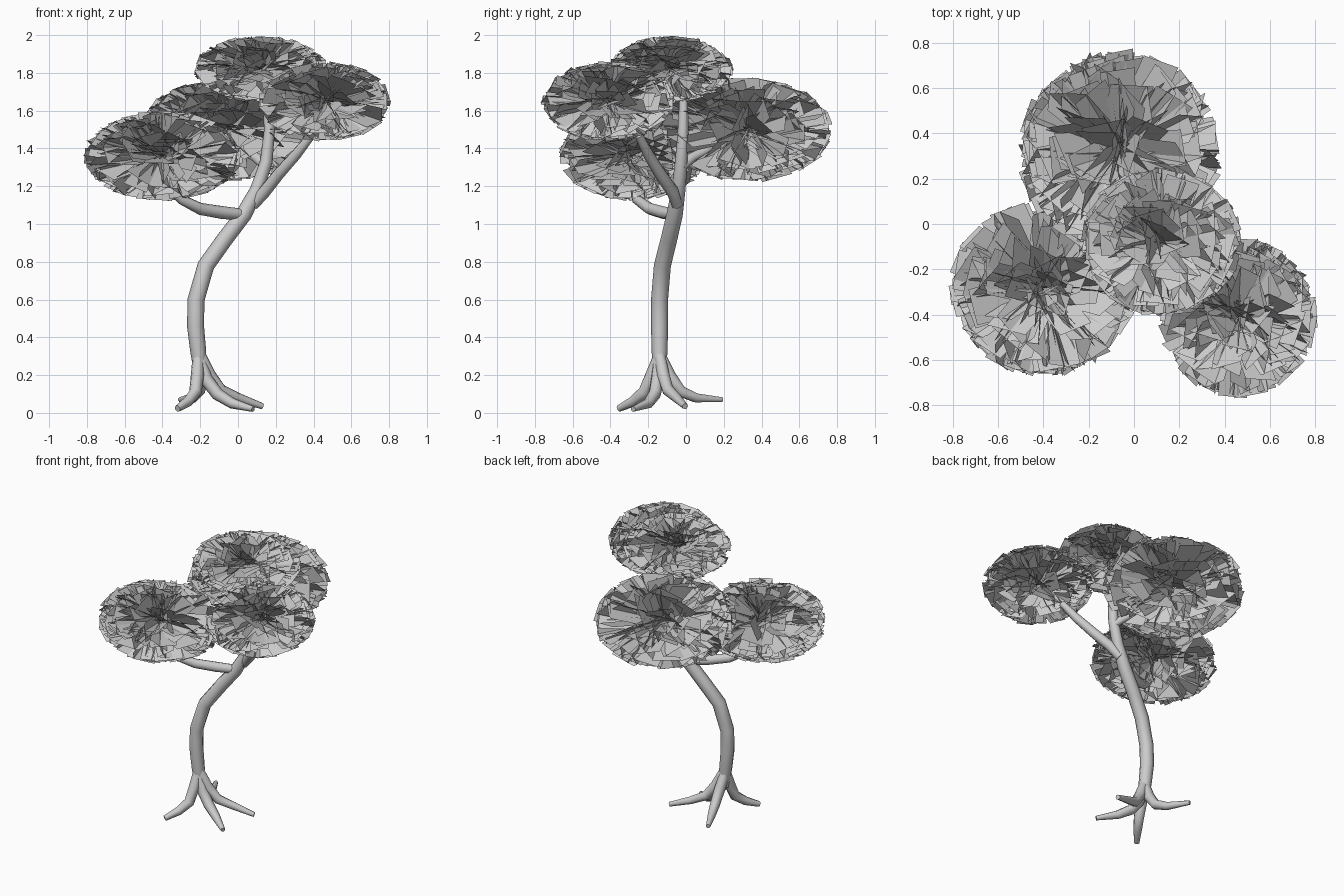
import bpy, random
from mathutils import Vector, Matrix

if "Cube" in bpy.data.objects:
    bpy.data.objects.remove(bpy.data.objects["Cube"])

random.seed(7)


def limb(name, pts):
    """Tapered tube through (x, y, z, radius) points, as a smooth mesh."""
    cu = bpy.data.curves.new(name + "_path", 'CURVE')
    cu.dimensions = '3D'
    cu.bevel_depth = 1.0
    cu.bevel_resolution = 2
    cu.use_fill_caps = True
    sp = cu.splines.new('POLY')
    sp.points.add(len(pts) - 1)
    for p, (x, y, z, r) in zip(sp.points, pts):
        p.co = (x, y, z, 1)
        p.radius = r
    tmp = bpy.data.objects.new(name + "_path", cu)
    bpy.context.collection.objects.link(tmp)
    bpy.context.view_layer.update()
    dg = bpy.context.evaluated_depsgraph_get()
    me = bpy.data.meshes.new_from_object(tmp.evaluated_get(dg))
    bpy.data.objects.remove(tmp)
    ob = bpy.data.objects.new(name, me)
    bpy.context.collection.objects.link(ob)
    bpy.context.view_layer.objects.active = ob
    bpy.ops.object.select_all(action='DESELECT')
    ob.select_set(True)
    bpy.ops.object.shade_smooth_by_angle(angle=0.9)


def foliage(name, centre, radii, count=300):
    """Flattened ball of leaf cards that all stand outward from the centre."""
    verts, faces = [], []
    for i in range(0, count * 4, 4):
        n = Vector([random.gauss(0, 1) for _ in range(3)]).normalized()
        u = Matrix.Rotation(random.uniform(0, 6.28), 3, n) @ n.orthogonal().normalized()
        h = random.uniform(0.17, 0.23)
        tip = random.uniform(0.92, 0.99)
        for a, r in ((-h, 0.11), (h, 0.11), (h, tip), (-h, tip)):
            p = n * r + u * a
            verts.append([centre[j] + radii[j] * p[j] for j in range(3)])
        faces.append((i, i + 1, i + 2, i + 3))
    me = bpy.data.meshes.new(name)
    me.from_pydata(verts, [], faces)
    ob = bpy.data.objects.new(name, me)
    bpy.context.collection.objects.link(ob)


# Trunk
limb("trunk", [(-.2, -.14, .2, .03), (-.21, -.14, .32, .042), (-.225, -.14, .46, .045),
               (-.222, -.14, .6, .045), (-.17, -.125, .78, .045), (-.07, -.09, .92, .044),
               (.03, -.06, 1.05, .043), (.1, -.04, 1.18, .037), (.15, -.025, 1.33, .033),
               (.167, -.015, 1.5, .029), (.15, -.012, 1.68, .022)])

# Branches
limb("right_branch", [(.08, -.045, 1.1, .03), (.14, -.07, 1.17, .034), (.22, -.14, 1.27, .032),
                      (.31, -.2, 1.37, .029), (.39, -.25, 1.47, .022)])
limb("left_branch", [(.03, -.06, 1.05, .03), (-.08, -.12, 1.06, .034), (-.2, -.19, 1.08, .032),
                     (-.3, -.26, 1.13, .027), (-.37, -.28, 1.19, .02)])
limb("back_branch", [(.15, -.025, 1.3, .025), (.1, .03, 1.35, .028),
                     (.03, .11, 1.39, .025), (-.03, .22, 1.43, .02)])

# Roots
limb("front_left_root", [(-.21, -.14, .31, .03), (-.215, -.18, .2, .035), (-.225, -.22, .11, .034),
                         (-.265, -.28, .06, .028), (-.32, -.355, .023, .018)])
limb("front_right_root", [(-.21, -.14, .31, .03), (-.17, -.15, .18, .036), (-.11, -.165, .1, .034),
                          (-.03, -.2, .05, .028), (.08, -.28, .02, .015)])
limb("right_root", [(-.2, -.14, .31, .03), (-.15, -.12, .2, .035), (-.09, -.095, .12, .032),
                    (0, -.05, .08, .026), (.13, -.005, .035, .016)])
limb("back_root", [(-.21, -.14, .31, .03), (-.2, -.09, .2, .035), (-.205, -.03, .115, .032),
                   (-.235, .05, .08, .026), (-.305, .19, .07, .014)])

# Foliage clumps
foliage("top_foliage", (.12, -.08, 1.82), (.36, .33, .18))
foliage("right_foliage", (.46, -.41, 1.648), (.355, .36, .215))
foliage("left_foliage", (-.4, -.285, 1.36), (.42, .395, .24))
foliage("back_foliage", (-.06, .32, 1.5), (.455, .46, .28))
